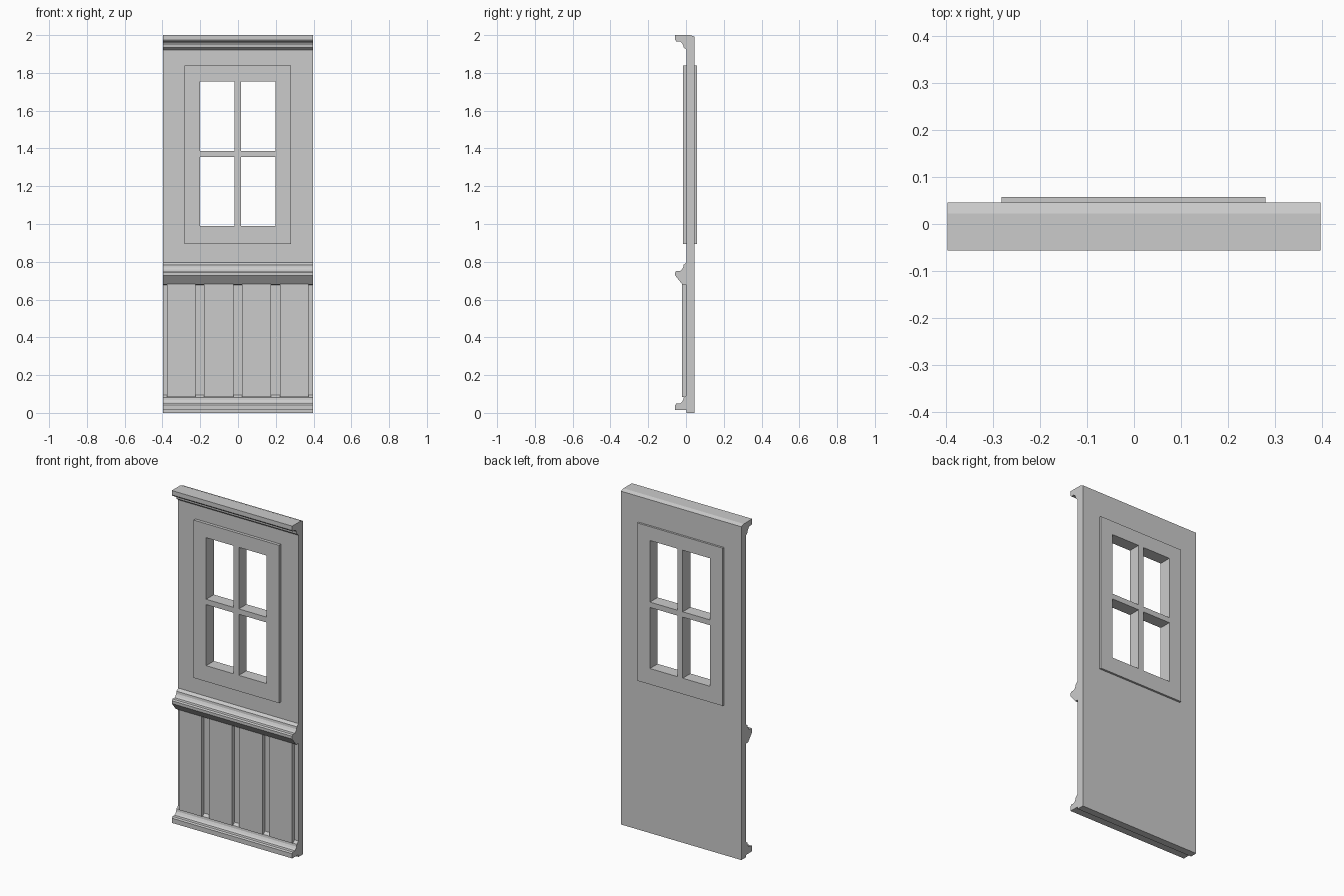
import bpy, bmesh

if "Cube" in bpy.data.objects:
    bpy.data.objects.remove(bpy.data.objects["Cube"])

LEFT, RIGHT = -0.398, 0.398
FRONT, BACK = 0.003, 0.046      # wall faces


def finish(name, bm):
    bmesh.ops.recalc_face_normals(bm, faces=bm.faces[:])
    mesh = bpy.data.meshes.new(name)
    bm.to_mesh(mesh)
    bm.free()
    obj = bpy.data.objects.new(name, mesh)
    bpy.context.collection.objects.link(obj)
    return obj


def extrude(bm, faces, offset):
    new = bmesh.ops.extrude_face_region(bm, geom=faces)["geom"]
    moved = [v for v in new if isinstance(v, bmesh.types.BMVert)]
    bmesh.ops.translate(bm, verts=moved, vec=offset)


def slab(name, xs, zs, y0, y1, holes=()):
    """Upright slab on an x/z grid, with the listed cells left open."""
    bm = bmesh.new()
    grid = [[bm.verts.new((x, y0, z)) for z in zs] for x in xs]
    faces = []
    for i in range(len(xs) - 1):
        for j in range(len(zs) - 1):
            if (i, j) not in holes:
                faces.append(bm.faces.new((grid[i][j], grid[i + 1][j],
                                           grid[i + 1][j + 1], grid[i][j + 1])))
    extrude(bm, faces, (0, y1 - y0, 0))
    return finish(name, bm)


def moulding(name, profile):
    """Sweep a (y, z) profile across the full width."""
    bm = bmesh.new()
    face = bm.faces.new([bm.verts.new((LEFT, y, z)) for y, z in profile])
    extrude(bm, [face], (RIGHT - LEFT, 0, 0))
    return finish(name, bm)


# Wall with window opening
slab("wall", [LEFT, -0.2, 0.198, RIGHT], [0, 0.99, 1.755, 1.985],
     FRONT, BACK, holes={(1, 1)})

# Window frame and glazing bars, on both sides of the wall
slab("window_frame", [-0.283, -0.2, -0.019, 0.016, 0.198, 0.281],
     [0.895, 0.99, 1.355, 1.387, 1.755, 1.838], -0.015, 0.058,
     holes={(1, 1), (3, 1), (1, 3), (3, 3)})

# Crown moulding, capping the wall with a small rear slope
moulding("crown_moulding", [
    (BACK, 1.985), (BACK, 1.992), (0.022, 2.0), (-0.057, 2.0),
    (-0.057, 1.974), (-0.051, 1.966), (-0.031, 1.966), (-0.022, 1.959),
    (-0.015, 1.948), (-0.013, 1.934), (-0.006, 1.930), (FRONT, 1.922),
    (FRONT, 1.985)])

# Dado rail with sloped underside
moulding("dado_rail", [
    (FRONT, 0.678), (-0.019, 0.680), (-0.057, 0.727), (-0.057, 0.744),
    (-0.051, 0.752), (-0.031, 0.752), (-0.022, 0.759), (-0.015, 0.770),
    (-0.013, 0.784), (-0.006, 0.788), (FRONT, 0.797)])

# Skirting board
moulding("skirting", [
    (FRONT, 0.014), (-0.057, 0.014), (-0.057, 0.042), (-0.051, 0.050),
    (-0.031, 0.050), (-0.022, 0.057), (-0.015, 0.068), (-0.013, 0.082),
    (-0.006, 0.086), (FRONT, 0.095)])

# Raised wainscot panels
for i, (x0, x1) in enumerate([(-0.375, -0.226), (-0.179, -0.025),
                              (0.022, 0.176), (0.223, 0.372)]):
    slab(f"wainscot_panel_{i + 1}", [x0, x1], [0.083, 0.682], -0.02, FRONT)
